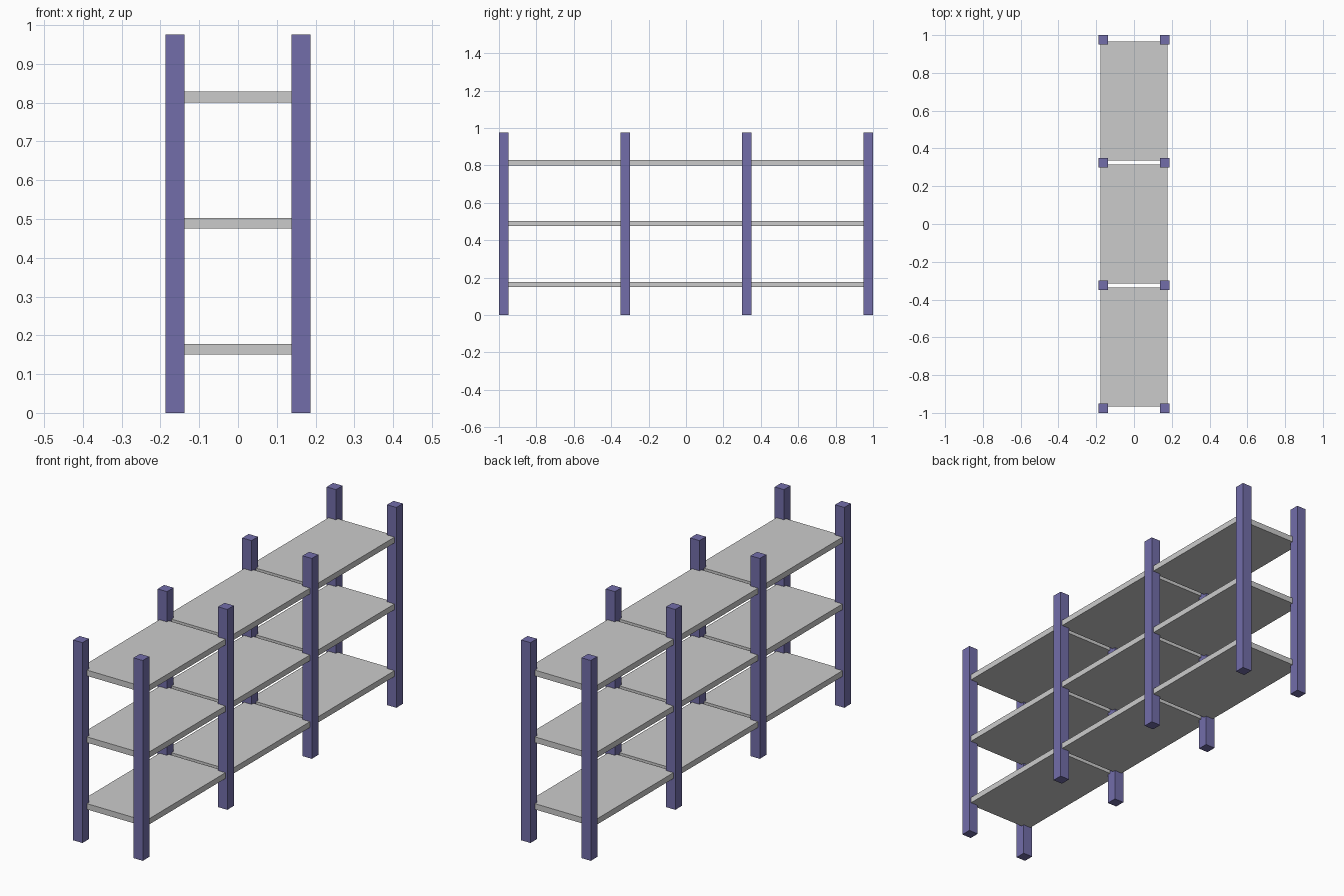
import bpy

if "Cube" in bpy.data.objects:
    bpy.data.objects.remove(bpy.data.objects["Cube"])

POST_W, POST_H = 0.05, 0.975
BAY = 0.65                        # post spacing along the length
SHELF_SIZE = (0.355, 0.63, 0.028)


def box(name, size, centre, mat=None):
    bpy.ops.mesh.primitive_cube_add(size=1, location=centre)
    ob = bpy.context.object
    ob.name = name
    ob.scale = size
    bpy.ops.object.transform_apply(location=False, rotation=False, scale=True)
    if mat:
        ob.data.materials.append(mat)
    return ob


purple = bpy.data.materials.new("post_purple")
purple.diffuse_color = (0.17, 0.155, 0.40, 1)
purple.use_nodes = True
purple.node_tree.nodes["Principled BSDF"].inputs["Base Color"].default_value = purple.diffuse_color

# Four pairs of upright posts
for i in range(4):
    y = (i - 1.5) * BAY
    for side, x in (("left", -0.1625), ("right", 0.1625)):
        box(f"{side}_post_{i + 1}", (POST_W, POST_W, POST_H), (x, y, POST_H / 2), purple)

# Three levels of shelves, one board per bay
for level in range(3):
    z = 0.15 + level * 0.325 + SHELF_SIZE[2] / 2
    for bay in range(3):
        box(f"shelf_level_{level + 1}_bay_{bay + 1}", SHELF_SIZE, (0, (bay - 1) * BAY, z))
